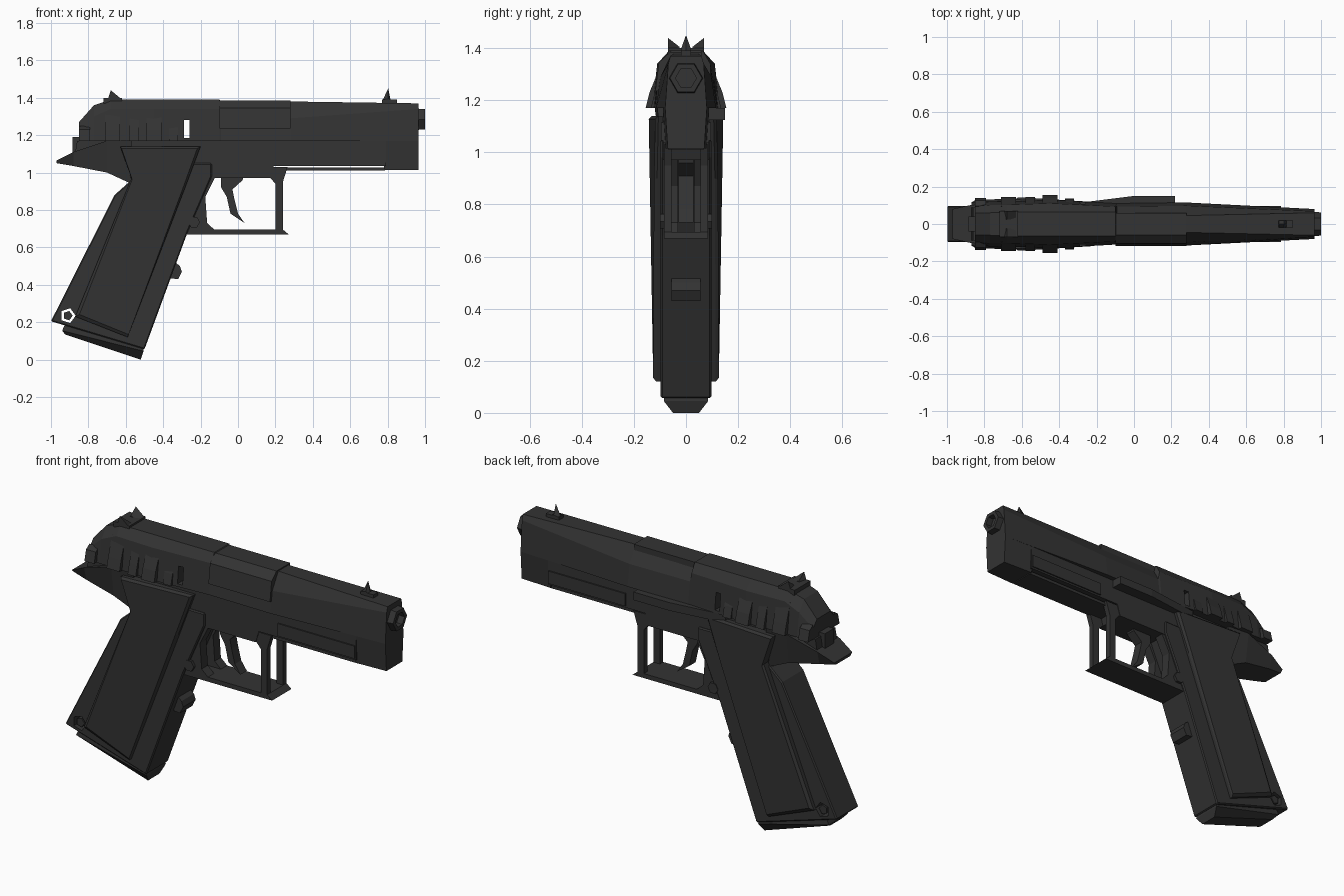
import bpy
import bmesh
from math import cos, sin, tau

if "Cube" in bpy.data.objects:
    bpy.data.objects.remove(bpy.data.objects["Cube"], do_unlink=True)

gunmetal = bpy.data.materials.new("dark gunmetal")
gunmetal.use_nodes = True
gunmetal.diffuse_color = (.033, .033, .033, 1)
gunmetal.node_tree.nodes["Principled BSDF"].inputs["Base Color"].default_value = gunmetal.diffuse_color

# Shared heights and half widths
seam = 1.17
slide_top = 1.39
frame_width = .088
guard_width = .085
grip_width = .097


def loft(name, rings):
    """Skin a series of equal rings of points and cap both ends."""
    bm = bmesh.new()
    loops = [[bm.verts.new(point) for point in ring] for ring in rings]
    count = len(loops[0])
    for first, second in zip(loops, loops[1:]):
        for i in range(count):
            j = (i + 1) % count
            bm.faces.new((first[i], first[j], second[j], second[i]))
    bm.faces.new(loops[0])
    bm.faces.new(loops[-1])
    bmesh.ops.recalc_face_normals(bm, faces=bm.faces)
    mesh = bpy.data.meshes.new(name)
    bm.to_mesh(mesh)
    bm.free()
    mesh.materials.append(gunmetal)
    part = bpy.data.objects.new(name, mesh)
    bpy.context.collection.objects.link(part)
    return part


def prism(name, profile, start, end):
    """Extrude a side profile of (x, z) points from one y to another."""
    return loft(name, [[(x, y, z) for x, z in profile] for y in (start, end)])


def plate(name, profile, half_width):
    """Extrude a side profile evenly about the centre plane."""
    return prism(name, profile, -half_width, half_width)


def rectangle(left, right, bottom, top):
    return [(left, bottom), (right, bottom), (right, top), (left, top)]


def disc(x, z, radius, count):
    angles = [tau * i / count for i in range(count)]
    return [(x + radius * cos(angle), z + radius * sin(angle)) for angle in angles]


def mirrored_ring(x, half_section):
    """Close a half section of (y, z) points across the centre plane."""
    return ([(x, -y, z) for y, z in half_section]
            + [(x, y, z) for y, z in reversed(half_section)])


def cut(target, cutter):
    opening = target.modifiers.new("Opening", "BOOLEAN")
    opening.object = cutter
    opening.operation = "DIFFERENCE"
    opening.solver = "EXACT"
    cutter.hide_render = True
    cutter.hide_viewport = True
    cutter.display_type = "WIRE"


# Slide: position, drop of the top, top half width, shoulder drop, base half width
stations = [
    (-.85, .12, .06, .04, .11),
    (-.77, .03, .06, .06, .12),
    (-.68, 0, .065, .05, .12),
    (-.45, 0, .065, .05, .13),
    (-.1, 0, .065, .05, .11),
    (-.09, .01, .045, .09, .11),
    (.28, .01, .045, .09, .115),
    (.965, .02, .06, .03, .08),
]
slide = loft("slide", [
    mirrored_ring(x, [(base, seam), (base * .85, slide_top - drop - shoulder),
                      (crown, slide_top - drop)])
    for x, drop, crown, shoulder, base in stations])
cut(slide, plate("slot_cutter", rectangle(-.29, -.26, 1.185, 1.28), .3))
loft("slide_nose", [
    mirrored_ring(x, [(width, seam), (width - .01, 1.015)])
    for x, width in ((.78, frame_width), (.965, .08))])

# Ejection port cover, on the right side only
loft("ejection_cover", [
    [(x, -.118, 1.235), (x, -.104, 1.345), (x, -.06, 1.386), (x, .06, 1.386),
     (x, .06, 1.3), (x, -.06, 1.235)] for x in (-.1, .28)])

# Muzzle, hollow at the front
loft("barrel_muzzle", [
    [(x, y, z) for y, z in disc(0, 1.285, radius, 6)]
    for x, radius in ((.93, .068), (1, .062), (1, .04), (.95, .04))])

# Sights
plate("front_sight_base", rectangle(.77, .85, 1.36, slide_top), .02)
loft("front_sight", [
    [(.775, y, slide_top), (.815, y, slide_top), (.803, y, peak)]
    for y, peak in ((-.02, 1.395), (0, 1.45), (.02, 1.395))])
plate("rear_sight_base", rectangle(-.72, -.62, 1.37, 1.4), .07)

# Grip panel outline, shared by both sides
panel = [(-.63, 1.14), (-.2, 1.14), (-.29, .9), (-.59, .12), (-.87, .23), (-.57, .97)]


def panel_width(x, z):
    """Widest at the upper rear, thinning forward and toward the base."""
    return .112 + z / 60 - max(0, x + .45) / 10


for side, label in ((1, "left"), (-1, "right")):
    # Pointed rear sight ears
    loft(f"rear_sight_ear_{label}", [
        [(-.7, side * y, 1.38), (-.62, side * y, slide_top), (-.68, side * y, peak)]
        for y, peak in ((.025, 1.405), (.07, 1.44))])

    # Flared grasping fins along the rear of the slide
    for x, length, flare, top in (
            (-.85, .06, .14, 1.25), (-.71, .08, .145, 1.34), (-.58, .05, .145, 1.34),
            (-.49, .08, .155, 1.34), (-.37, .05, .135, 1.29)):
        section = [(.08, seam), (flare, seam), (flare - .015, seam + .06), (.095, top)]
        loft(f"slide_fin_{label}", [
            [(end, side * y, z) for y, z in section] for end in (x, x + length)])

    # Grip panel with a narrow chamfered rim
    loft(f"grip_panel_{label}", [
        [(x, side * .09, z) for x, z in panel],
        [(x, side * panel_width(x, z), z) for x, z in panel],
        [(x * .94 - .03, side * (panel_width(x, z) + .012), z * .975 + .017)
         for x, z in panel]])

    # Frame accessory rail
    prism(f"frame_rail_{label}", rectangle(.31, .785, 1.045, 1.115), side * .07, side * .095)

    # Guard uprights and rear brackets
    post = [(.2, .68), (.24, .68), (.24, .95), (.265, 1.03), (.12, 1.03), (.12, .975),
            (.17, .975), (.2, .94)]
    prism(f"guard_post_{label}", post, side * .055, side * guard_width)
    bracket = [(-.28, .68), (-.11, .68), (-.165, .73), (-.175, .87), (-.12, .98), (-.3, 1)]
    prism(f"guard_bracket_{label}", bracket, side * .03, side * guard_width)
    prism(f"release_button_{label}", disc(-.235, .735, .032, 6), side * .07, side * .1)

# Frame with the trigger housing and rear tang
plate("frame", [(-.86, seam), (-.87, 1.11), (-.7, 1), (-.57, .97), (.17, .97),
                (.19, 1.035), (.79, 1.035), (.79, seam)], frame_width)
loft("rear_tang", [
    mirrored_ring(x, [(width, top), (width * .8, bottom)])
    for x, width, bottom, top in ((-.97, .08, 1.05, 1.065), (-.88, .1, 1.035, 1.11),
                                  (-.7, .12, 1, seam), (-.57, .11, .94, seam))])
plate("hammer", rectangle(-.885, -.8, 1.1, 1.19), .04)
plate("dust_cover_strip", rectangle(.1, .785, 1.01, 1.027), .07)

# Slide stop lever on the left only
loft("slide_stop_lever", [
    [(x, .08, 1.125), (x, reach, 1.125), (x, reach, seam), (x, .08, seam)]
    for x, reach in ((-.32, .11), (0, .15), (.22, .15))])

# Grip core with a lanyard hole and pin
grip = plate("grip_core", [(-.6, 1.05), (-.57, .96), (-.66, .88), (-1, .205), (-.5, .055),
                           (-.27, .68), (-.14, .98), (-.14, 1.05)], grip_width)
chamfer = grip.modifiers.new("Chamfer", "BEVEL")
chamfer.width = .006
chamfer.segments = 1
cut(grip, plate("lanyard_cutter", disc(-.91, .235, .042, 5), .3))
plate("lanyard_pin", disc(-.91, .235, .026, 5), .09)

# Magazine base, narrowing downward
loft("magazine_base", [
    [(rear, -width, high), (front, -width, low), (front, width, low), (rear, width, high)]
    for rear, high, front, low, width in ((-.92, .2, -.51, .08, .08),
                                          (-.94, .155, -.505, .045, guard_width),
                                          (-.925, .135, -.52, 0, .05))])
plate("grip_front_catch", [(-.4, .44), (-.32, .43), (-.3, .47), (-.31, .5), (-.36, .54)], .055)

# Trigger guard floor and trigger
plate("guard_floor", [(-.28, .67), (.27, .67), (.24, .695), (-.28, .695)], guard_width)
plate("trigger", [(-.09, .99), (.03, .99), (.025, .96), (-.03, .91), (-.02, .86), (0, .78),
                  (.035, .73), (-.04, .78), (-.06, .87), (-.09, .92)], .028)
